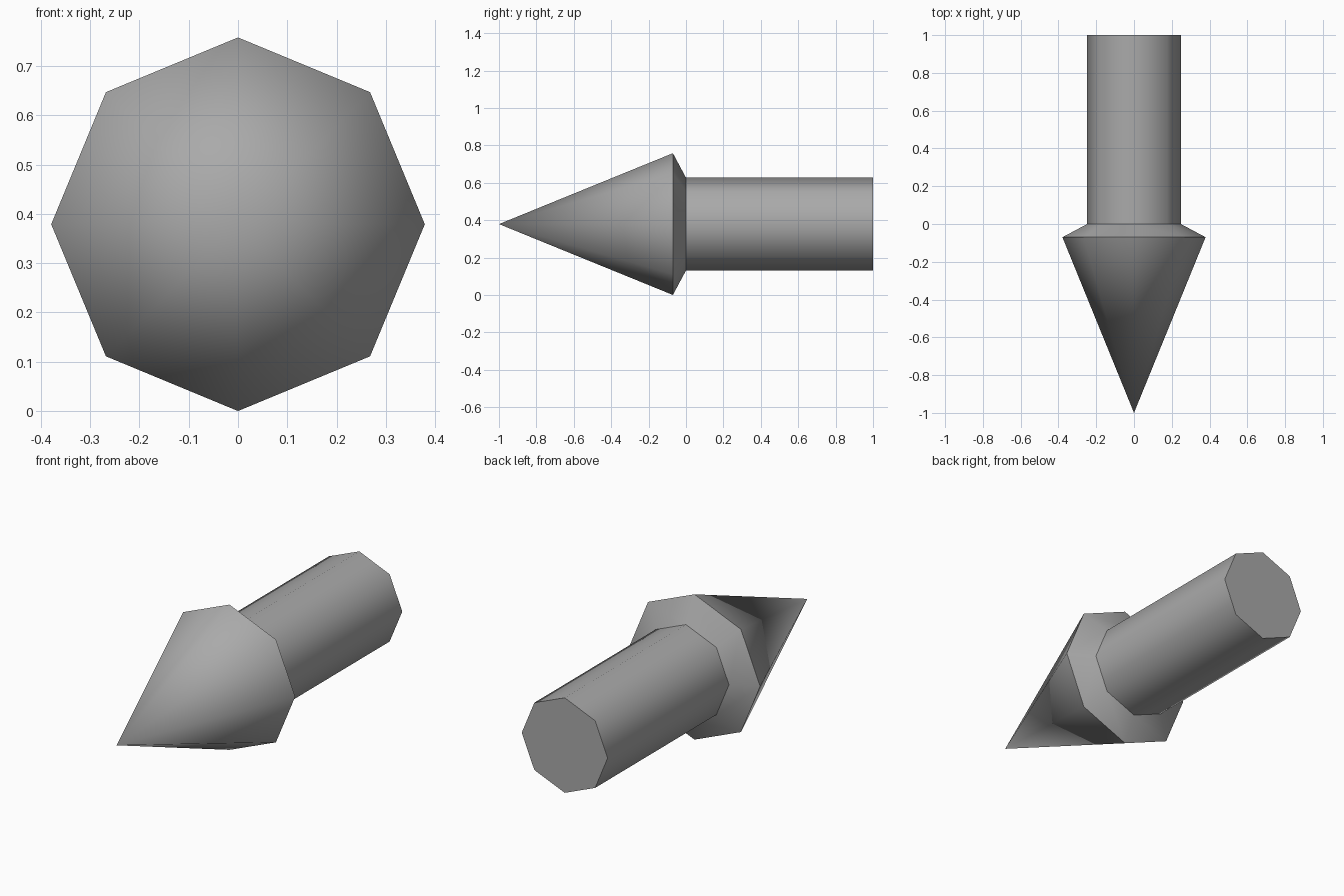
import bpy
import bmesh
from math import cos, sin, tau, radians

if "Cube" in bpy.data.objects:
    bpy.data.objects.remove(bpy.data.objects["Cube"])

SIDES = 8
RIM = 0.379      # widest radius, also the height of the axis
SHAFT = 0.248

# Grey material
grey = bpy.data.materials.new("mid grey")
grey.use_nodes = True
colour = (0.4, 0.4, 0.4, 1)
grey.diffuse_color = colour
grey.node_tree.nodes["Principled BSDF"].inputs["Base Color"].default_value = colour


def lathe_y(name, tip_y, profile, material):
    """Turn (radius, y) rings around the y axis from a pointed tip to a flat cap."""
    bm = bmesh.new()
    tip = bm.verts.new((0, tip_y, RIM))
    rings = []
    for radius, y in profile:
        angles = [tau * i / SIDES for i in range(SIDES)]
        rings.append([bm.verts.new((radius * cos(a), y, RIM + radius * sin(a))) for a in angles])
    for i in range(SIDES):
        j = (i + 1) % SIDES
        bm.faces.new((tip, rings[0][i], rings[0][j]))
        for a, b in zip(rings, rings[1:]):
            bm.faces.new((a[i], b[i], b[j], a[j]))
    bm.faces.new(rings[-1])
    bmesh.ops.recalc_face_normals(bm, faces=bm.faces)
    mesh = bpy.data.meshes.new(name)
    bm.to_mesh(mesh)
    bm.free()
    mesh.materials.append(material)
    obj = bpy.data.objects.new(name, mesh)
    bpy.context.collection.objects.link(obj)
    return obj


# Arrow: pointed head, short back bevel, straight shaft
arrow = lathe_y("arrow", -1, [(RIM, -0.07), (SHAFT, 0), (SHAFT, 1)], grey)

# Smooth around the sides, sharp at the rims
bpy.ops.object.select_all(action='DESELECT')
arrow.select_set(True)
bpy.context.view_layer.objects.active = arrow
bpy.ops.object.shade_smooth_by_angle(angle=radians(50))
